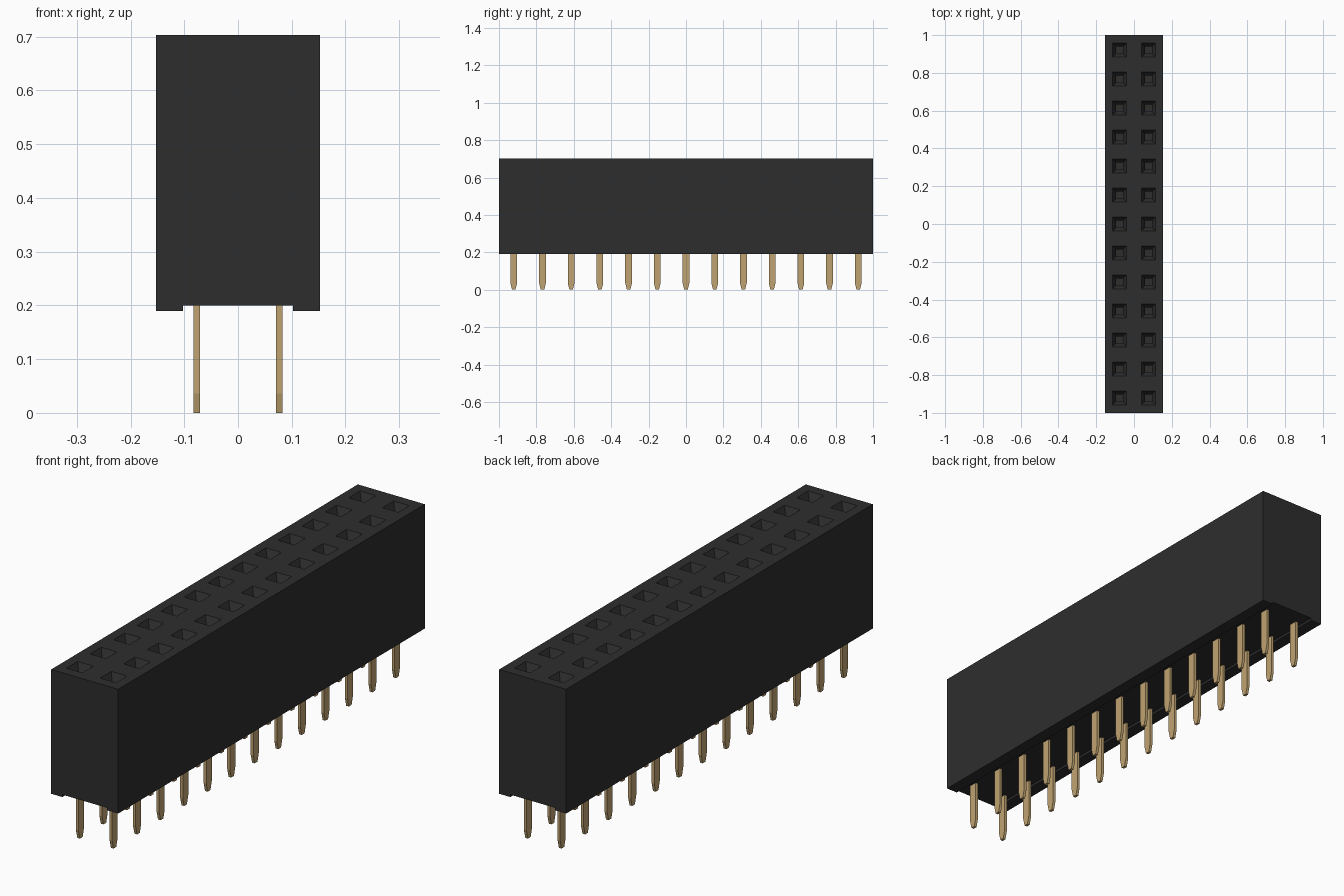
import bpy, bmesh

PITCH = 0.1535
ROWS = 13
SPOTS = [(sx * PITCH / 2, (i - (ROWS - 1) / 2) * PITCH) for sx in (-1, 1) for i in range(ROWS)]
BOTTOM, TOP, CHANNEL = 0.19, 0.703, 0.2

cube = bpy.data.objects.get("Cube")
if cube:
    bpy.data.objects.remove(cube)


def material(name, rgb):
    mat = bpy.data.materials.new(name)
    mat.use_nodes = True
    mat.diffuse_color = (*rgb, 1)
    mat.node_tree.nodes["Principled BSDF"].inputs["Base Color"].default_value = (*rgb, 1)
    return mat


def finish(name, bm, mat):
    bmesh.ops.recalc_face_normals(bm, faces=bm.faces)
    mesh = bpy.data.meshes.new(name)
    bm.to_mesh(mesh)
    bm.free()
    mesh.materials.append(mat)
    obj = bpy.data.objects.new(name, mesh)
    bpy.context.collection.objects.link(obj)
    return obj


def extrude_profile(bm, points, depth):
    face = bm.faces.new([bm.verts.new(p) for p in points])
    new = bmesh.ops.extrude_face_region(bm, geom=[face])["geom"]
    verts = [v for v in new if isinstance(v, bmesh.types.BMVert)]
    bmesh.ops.translate(bm, verts=verts, vec=depth)


def loft(bm, x, y, levels):
    """Stack of rectangles given as (half x, half y, z), closed at both ends."""
    rings = [[bm.verts.new((x + a * hx, y + b * hy, z))
              for a, b in ((-1, -1), (1, -1), (1, 1), (-1, 1))] for hx, hy, z in levels]
    for low, high in zip(rings, rings[1:]):
        for k in range(4):
            n = (k + 1) % 4
            bm.faces.new((low[k], low[n], high[n], high[k]))
    bm.faces.new(rings[0])
    bm.faces.new(rings[-1])


black = material("black plastic", (0.027, 0.027, 0.027))
gold = material("gold metal", (0.53, 0.37, 0.165))

# Housing: block with a shallow channel along its underside
bm = bmesh.new()
half = [(0.102, CHANNEL), (0.102, BOTTOM), (0.153, BOTTOM), (0.153, TOP)]
outline = half + [(-x, z) for x, z in reversed(half)]
extrude_profile(bm, [(x, -1, z) for x, z in outline], (0, 2, 0))
housing = finish("housing", bm, black)

# Sockets: funnel mouths leading into narrow shafts
bm = bmesh.new()
for x, y in SPOTS:
    loft(bm, x, y, [(0.018, 0.018, 0.42), (0.018, 0.018, TOP - 0.035),
                    (0.036, 0.036, TOP), (0.036, 0.036, TOP + 0.05)])
cutter = finish("socket_cutter", bm, black)
cutter.hide_render = True
cutter.hide_viewport = True
cut = housing.modifiers.new("sockets", "BOOLEAN")
cut.operation = "DIFFERENCE"
cut.solver = "EXACT"
cut.object = cutter

# Pins: flat blades with tapered tips, reaching up into the shafts
bm = bmesh.new()
for x, y in SPOTS:
    loft(bm, x, y, [(0.006, 0.009, 0), (0.006, 0.018, 0.036), (0.006, 0.018, 0.40)])
    loft(bm, x, y, [(0.002, 0.009, 0.39), (0.002, 0.009, 0.55)])
finish("pins", bm, gold)
